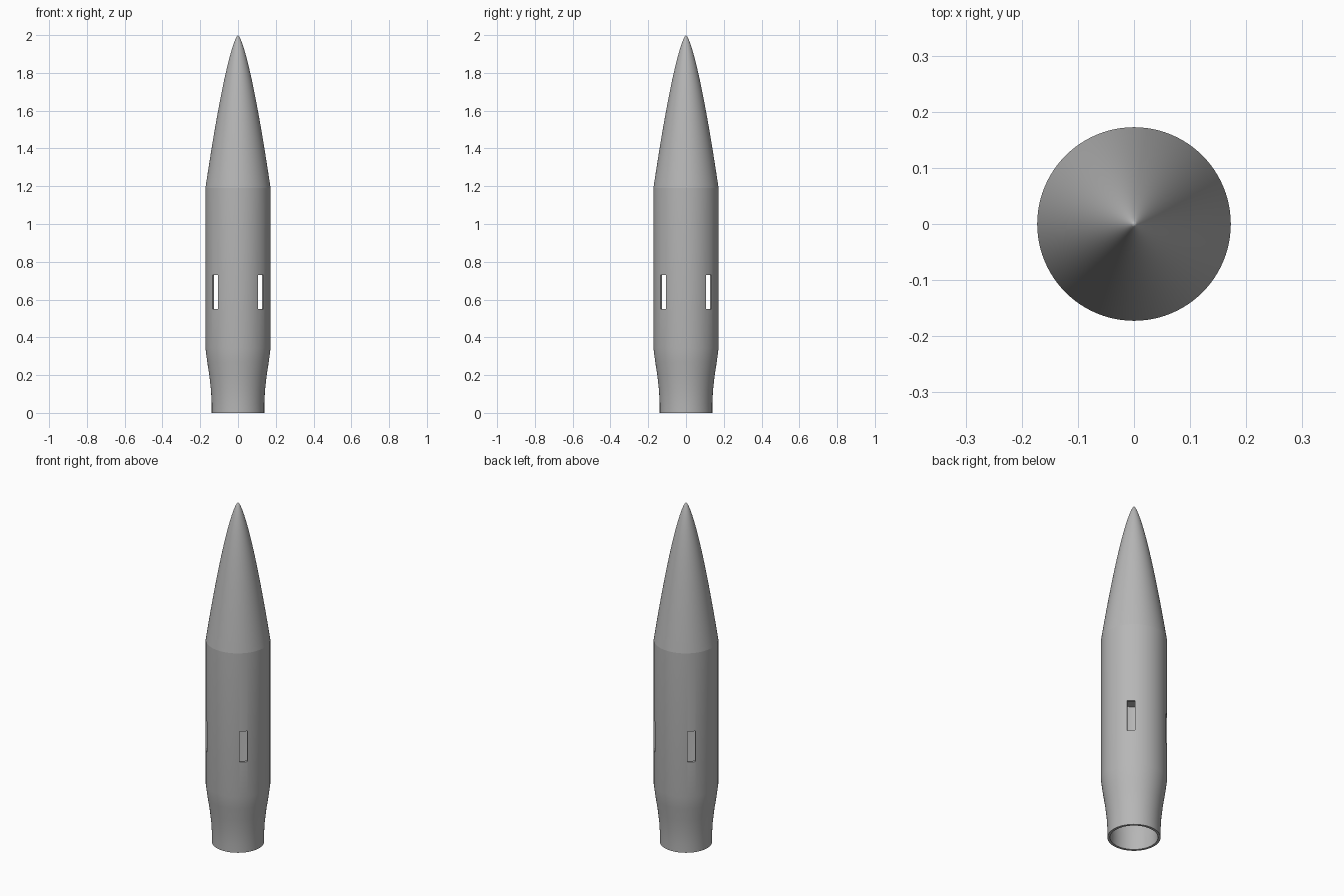
import bpy, bmesh, math
from mathutils import Matrix

if "Cube" in bpy.data.objects:
    bpy.data.objects.remove(bpy.data.objects["Cube"], do_unlink=True)

SIDES = 96
R = 0.1725           # body radius
WALL = 0.014         # skin thickness
BODY_TOP = 1.19      # where the nose begins
NOSE = 2.0 - BODY_TOP

grey = bpy.data.materials.new("hull grey")
grey.use_nodes = True
colour = (0.47, 0.47, 0.47, 1)
grey.diffuse_color = colour
grey.node_tree.nodes["Principled BSDF"].inputs["Base Color"].default_value = colour


def finish(name, bm):
    bmesh.ops.recalc_face_normals(bm, faces=bm.faces)
    mesh = bpy.data.meshes.new(name)
    bm.to_mesh(mesh)
    bm.free()
    mesh.materials.append(grey)
    ob = bpy.data.objects.new(name, mesh)
    bpy.context.collection.objects.link(ob)
    return ob


def lathe(name, profile):
    """Spin a closed (radius, height) outline around z."""
    bm = bmesh.new()
    verts = [bm.verts.new((r, 0, z)) for r, z in profile]
    edges = [bm.edges.new((a, b)) for a, b in zip(verts, verts[1:] + verts[:1])]
    bmesh.ops.spin(bm, geom=verts + edges, cent=(0, 0, 0), axis=(0, 0, 1),
                   angle=2 * math.pi, steps=SIDES, use_merge=True)
    bmesh.ops.remove_doubles(bm, verts=bm.verts, dist=1e-5)
    return finish(name, bm)


def smooth(ob):
    bpy.ops.object.select_all(action="DESELECT")
    ob.select_set(True)
    bpy.context.view_layer.objects.active = ob
    bpy.ops.object.shade_smooth_by_angle(angle=math.radians(30))


# Hollow tail and body tube
outer = [(0.139, 0), (0.139, 0.05), (0.143, 0.12), (0.152, 0.2),
         (0.163, 0.27), (R, 0.345), (R, BODY_TOP)]
inner = [(r - WALL, z) for r, z in reversed(outer)]
body = lathe("body_tube", outer + inner)

# Four upright slots on the diagonals
bm = bmesh.new()
for i in range(4):
    turn = Matrix.Rotation(math.radians(45 + 90 * i), 4, "Z")
    place = Matrix.Translation((R, 0, 0.639))
    size = Matrix.Diagonal((0.1, 0.042, 0.18, 1))
    bmesh.ops.create_cube(bm, size=1, matrix=turn @ place @ size)
cutter = finish("slot_cutter", bm)
cutter.hide_render = True
cutter.hide_viewport = True

cut = body.modifiers.new("slots", "BOOLEAN")
cut.operation = "DIFFERENCE"
cut.solver = "EXACT"
cut.object = cutter
bpy.context.view_layer.update()
cut_mesh = bpy.data.meshes.new_from_object(
    body.evaluated_get(bpy.context.evaluated_depsgraph_get()))
body.modifiers.clear()
body.data = cut_mesh
bpy.data.objects.remove(cutter, do_unlink=True)
smooth(body)

# Pointed nose with a closed shoulder plugged into the tube
STEPS = 28
curve = []
for i in range(STEPS + 1):
    t = (i / STEPS) ** 1.5
    curve.append((R * t ** 0.7, 2.0 - NOSE * t))
plug = R - WALL - 0.0005
nose = lathe("nose_cone", curve + [(plug, BODY_TOP), (plug, 0.88), (0, 0.88)])
smooth(nose)
